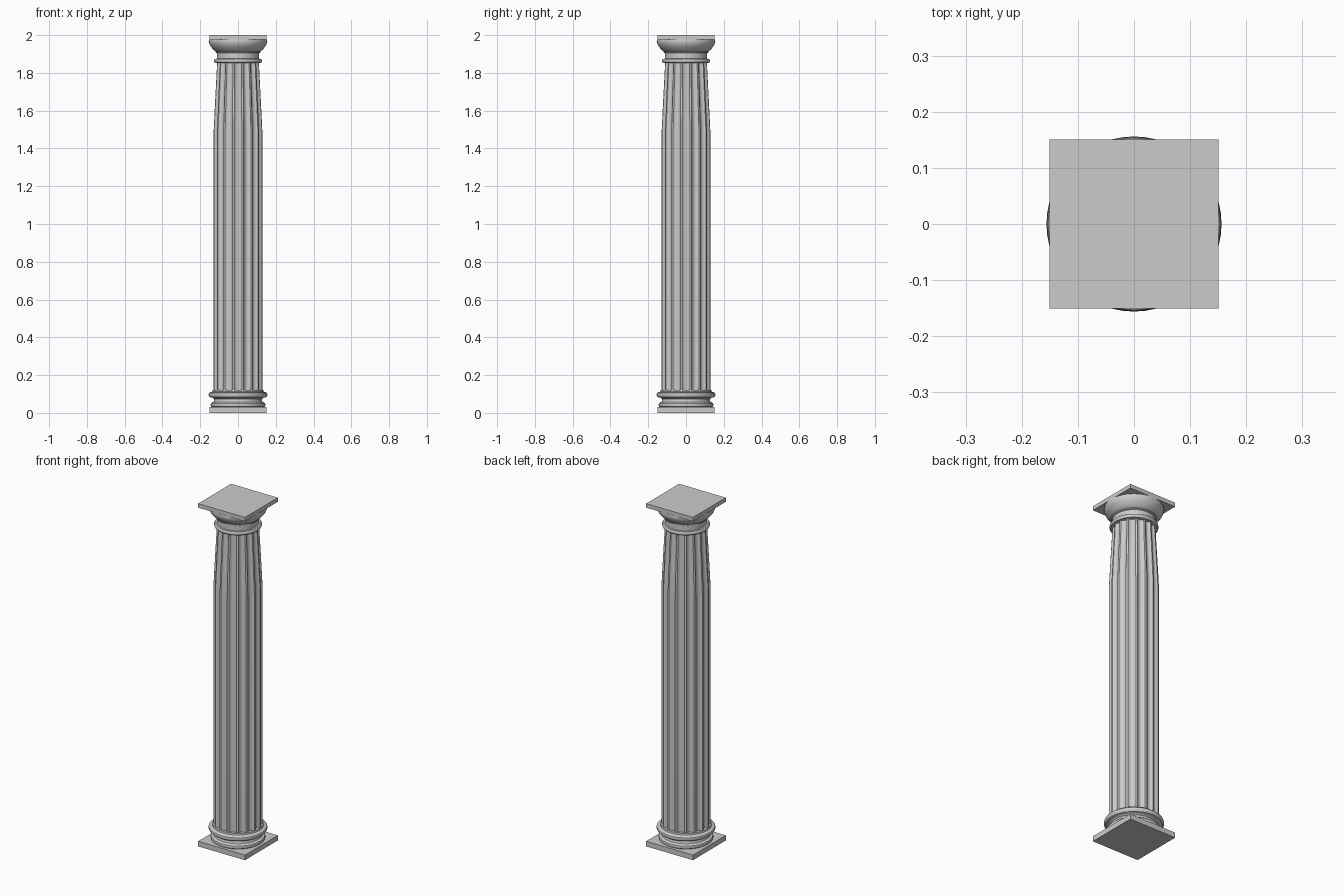
import bpy, bmesh
from math import sin, cos, pi

if "Cube" in bpy.data.objects:
    bpy.data.objects.remove(bpy.data.objects["Cube"])


def finish(bm, name, angle=0.6):
    bmesh.ops.recalc_face_normals(bm, faces=bm.faces)
    mesh = bpy.data.meshes.new(name)
    bm.to_mesh(mesh)
    bm.free()
    ob = bpy.data.objects.new(name, mesh)
    bpy.context.collection.objects.link(ob)
    bpy.ops.object.select_all(action='DESELECT')
    ob.select_set(True)
    bpy.context.view_layer.objects.active = ob
    bpy.ops.object.shade_smooth_by_angle(angle=angle)
    return ob


def loft(name, rings):
    """Bridge equal-length rings of points and cap both ends."""
    bm = bmesh.new()
    loops = [[bm.verts.new(p) for p in ring] for ring in rings]
    n = len(loops[0])
    for a, b in zip(loops, loops[1:]):
        for i in range(n):
            j = (i + 1) % n
            bm.faces.new((a[i], a[j], b[j], b[i]))
    bm.faces.new(loops[0][::-1])
    bm.faces.new(loops[-1])
    return finish(bm, name)


def lathe(name, profile, n=48):
    return loft(name, [[(r * cos(2 * pi * i / n), r * sin(2 * pi * i / n), z)
                        for i in range(n)] for r, z in profile])


def slab(name, z0, z1, h=0.151):
    corners = [(-h, -h), (h, -h), (h, h), (-h, h)]
    return loft(name, [[(x, y, z) for x, y in corners] for z in (z0, z1)])


# Square slabs at the foot and the head
slab("plinth", 0, 0.03)
slab("abacus", 1.976, 2.0)

# Base mouldings: lower torus, hollow, upper torus
lathe("base_mouldings", [
    (0.136, 0.03), (0.143, 0.035), (0.145, 0.043), (0.143, 0.051), (0.136, 0.057),
    (0.130, 0.058), (0.126, 0.066), (0.127, 0.074), (0.134, 0.080),
    (0.148, 0.082), (0.154, 0.088), (0.156, 0.096), (0.154, 0.104),
    (0.147, 0.110), (0.136, 0.112), (0.134, 0.120)])

# Fluted shaft, straight below and tapering near the top
FLUTES, STEPS = 16, 10


def shaft_ring(r, z):
    pts = []
    for f in range(FLUTES):
        for k in range(STEPS):
            a = 2 * pi * (f + k / STEPS - 0.4) / FLUTES - pi / 2
            t = k / (STEPS - 2)
            depth = 0.1 * r * sin(pi * t) ** 0.7 if 0 < t < 1 else 0
            pts.append(((r - depth) * cos(a), (r - depth) * sin(a), z))
    return pts


loft("fluted_shaft", [shaft_ring(r, z) for r, z in [
    (0.130, 0.115), (0.130, 1.5), (0.125, 1.6), (0.120, 1.7),
    (0.115, 1.79), (0.112, 1.86)]])

# Neck ring
lathe("neck_ring", [
    (0.112, 1.853), (0.122, 1.854), (0.126, 1.859), (0.127, 1.864),
    (0.126, 1.869), (0.122, 1.874), (0.112, 1.875)])

# Capital: plain neck, small fillet and flaring echinus
lathe("capital", [
    (0.112, 1.865), (0.112, 1.905), (0.118, 1.908), (0.118, 1.914),
    (0.124, 1.918), (0.136, 1.930), (0.147, 1.944), (0.153, 1.957),
    (0.155, 1.968), (0.153, 1.977)])
